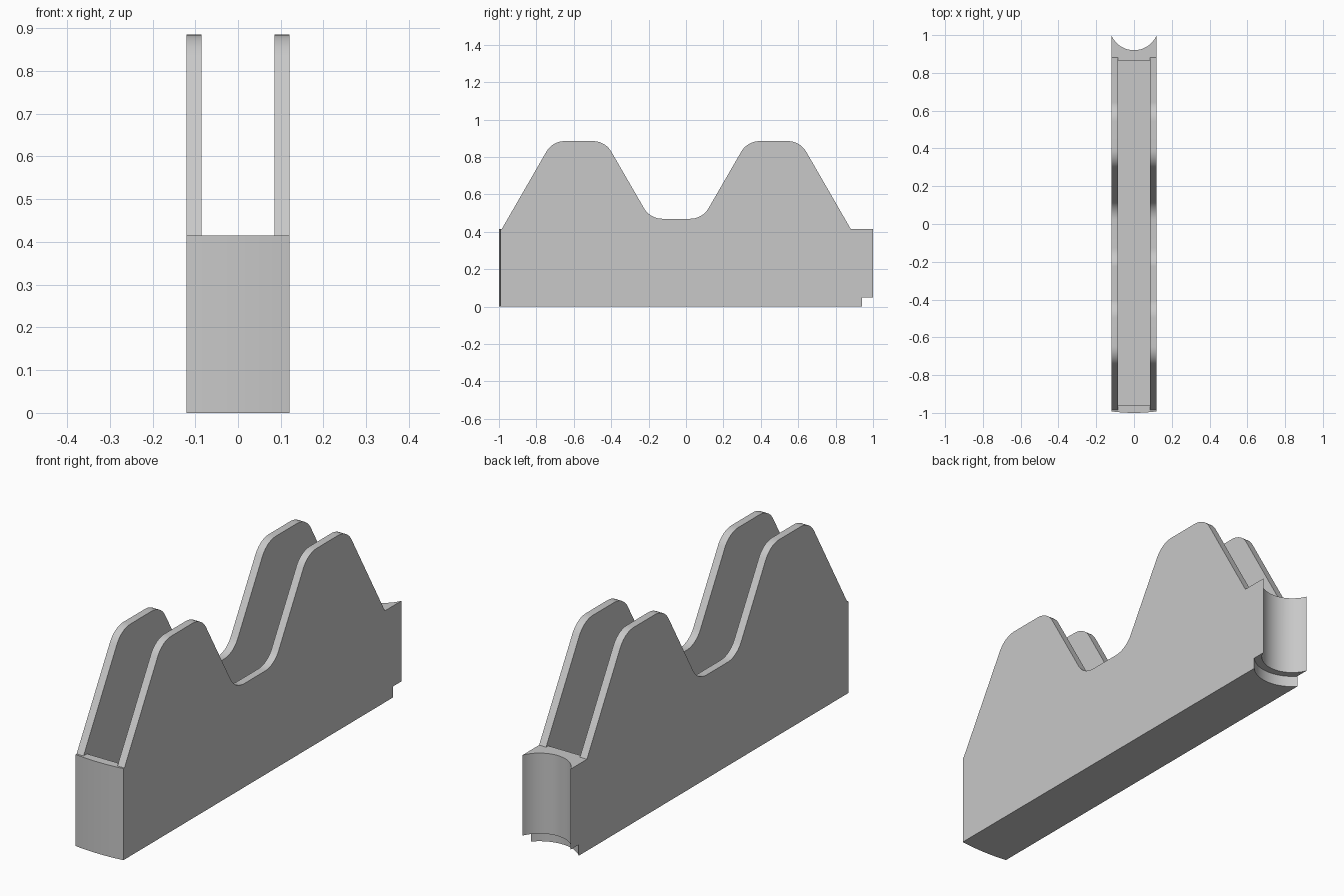
import bpy
import bmesh
import math
from mathutils import Vector

cube = bpy.data.objects.get("Cube")
if cube:
    bpy.data.objects.remove(cube, do_unlink=True)

HALF_WIDTH = 0.12
INNER_HALF = 0.085
RIM = 0.415
TOP = 0.885
DIP = 0.47
FLOOR = 0.035
MIDDLE = -0.052      # centre of the twin peaks along y

grey = bpy.data.materials.new("plain grey")
grey.use_nodes = True
colour = (0.58, 0.58, 0.58, 1)
grey.diffuse_color = colour
grey.node_tree.nodes["Principled BSDF"].inputs["Base Color"].default_value = colour


def prism(name, outline, axis, low, high):
    """Extrude a 2D outline: (y, z) along x, or (x, y) along z."""
    bm = bmesh.new()
    if axis == "x":
        verts = [bm.verts.new((low, a, b)) for a, b in outline]
        move = Vector((high - low, 0, 0))
    else:
        verts = [bm.verts.new((a, b, low)) for a, b in outline]
        move = Vector((0, 0, high - low))
    face = bm.faces.new(verts)
    grown = bmesh.ops.extrude_face_region(bm, geom=[face], use_keep_orig=True)
    new_verts = [v for v in grown["geom"] if isinstance(v, bmesh.types.BMVert)]
    bmesh.ops.translate(bm, verts=new_verts, vec=move)
    bmesh.ops.recalc_face_normals(bm, faces=bm.faces)
    mesh = bpy.data.meshes.new(name)
    bm.to_mesh(mesh)
    bm.free()
    mesh.materials.append(grey)
    obj = bpy.data.objects.new(name, mesh)
    bpy.context.collection.objects.link(obj)
    return obj


def arc(cx, cy, radius, start, end, steps):
    angles = [start + (end - start) * i / steps for i in range(steps + 1)]
    return [(cx + radius * math.cos(a), cy + radius * math.sin(a)) for a in angles]


def fillet(before, corner, after, tangent=0.065, steps=10):
    """Round one corner of a profile with a circular arc."""
    c = Vector(corner)
    u = (Vector(before) - c).normalized()
    v = (Vector(after) - c).normalized()
    half = u.angle(v) / 2
    radius = tangent * math.tan(half)
    centre = c + (u + v).normalized() * (tangent / math.cos(half))
    p, q = c + u * tangent - centre, c + v * tangent - centre
    sweep = p.angle(q)
    return [tuple(centre + (p * math.sin(sweep * (1 - i / steps))
                            + q * math.sin(sweep * i / steps)) / math.sin(sweep))
            for i in range(steps + 1)]


def combine(target, cutter, operation):
    cutter.hide_render = True
    mod = target.modifiers.new(operation.lower(), "BOOLEAN")
    mod.operation = operation
    mod.solver = "EXACT"
    mod.object = cutter
    bpy.ops.object.select_all(action="DESELECT")
    bpy.context.view_layer.objects.active = target
    target.select_set(True)
    bpy.ops.object.modifier_apply(modifier=mod.name)
    bpy.data.objects.remove(cutter, do_unlink=True)


# Side profile: two rounded peaks with a dip between them
corners = [(-0.933, RIM), (-0.662, TOP), (-0.38, TOP), (-0.14, DIP)]
corners += [(-y, z) for y, z in reversed(corners)]
corners = [(y + MIDDLE, z) for y, z in corners]
profile = [(-1.1, 0), (-1.1, RIM), corners[0]]
for i in range(1, len(corners) - 1):
    profile += fillet(corners[i - 1], corners[i], corners[i + 1])
profile += [corners[-1], (1.1, RIM), (1.1, 0)]
body = prism("twin_peak_channel", profile, "x", -HALF_WIDTH, HALF_WIDTH)

# Plan outline: gently bowed front end, scooped back end
bow_radius = 0.9
bow = math.asin(HALF_WIDTH / bow_radius)
plan = arc(0, bow_radius - 1, bow_radius, -math.pi / 2 - bow, -math.pi / 2 + bow, 10)
scoop = math.atan2(-0.05, HALF_WIDTH)
plan += arc(0, 1.05, 0.13, scoop, -math.pi - scoop, 28)
combine(body, prism("plan_cutter", plan, "z", -0.1, 1.1), "INTERSECT")

# Hollow between the walls, open above the end walls
hollow = [(-0.96, FLOOR), (0.865, FLOOR), (0.865, RIM), (1.2, RIM),
          (1.2, 1), (-1.2, 1), (-1.2, RIM), (-0.96, RIM)]
combine(body, prism("hollow_cutter", hollow, "x", -INNER_HALF, INNER_HALF), "DIFFERENCE")

# Stepped recess under the scooped end
recess = arc(0, 1.05, 0.163, 0, 2 * math.pi, 64)[:-1]
combine(body, prism("recess_cutter", recess, "z", -0.1, 0.05), "DIFFERENCE")

bpy.ops.object.select_all(action="DESELECT")
bpy.context.view_layer.objects.active = body
body.select_set(True)
bpy.ops.object.shade_smooth_by_angle(angle=math.radians(25))
